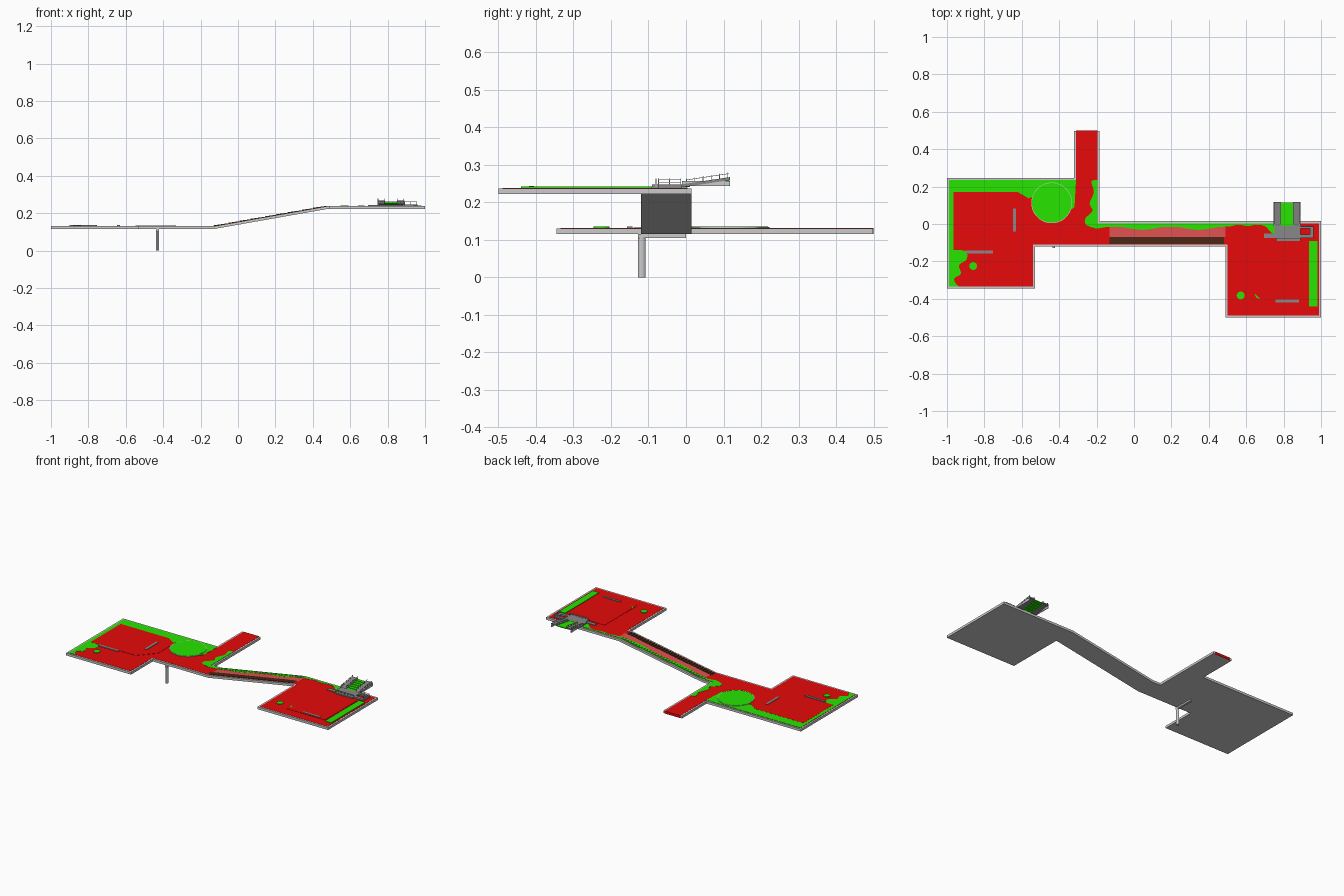
import bpy, bmesh, math
from mathutils import Vector

if "Cube" in bpy.data.objects:
    bpy.data.objects.remove(bpy.data.objects["Cube"])

RAMP0, RAMP1, LOW, HIGH = -0.13, 0.475, 0.13, 0.237


def material(name, rgb):
    m = bpy.data.materials.new(name)
    m.diffuse_color = (*rgb, 1)
    m.use_nodes = True
    m.node_tree.nodes["Principled BSDF"].inputs["Base Color"].default_value = m.diffuse_color
    return m


RED = material("red_paving", (0.8, 0.003, 0.003))
PINK = material("pale_red_ramp", (0.75, 0.08, 0.08))
GREEN = material("grass", (0.02, 0.78, 0.0))
BROWN = material("brown_timber", (0.07, 0.02, 0.008))
DARK = material("dark_grey", (0.25, 0.25, 0.25))


def ground(x, y):
    t = min(1, max(0, (x - RAMP0) / (RAMP1 - RAMP0)))
    return LOW + t * (HIGH - LOW)


def absolute(x, y):
    return 0.0


def layer(name, shapes, mat=None, lift=ground):
    """Plan polygons (points, bottom, top) made into prisms that follow the ground."""
    bm = bmesh.new()
    for pts, low, top in shapes:
        flat = bmesh.new()
        flat.faces.new([flat.verts.new((x, y, 0)) for x, y in pts])
        flat.normal_update()
        bmesh.ops.triangulate(flat, faces=flat.faces[:])
        for x in (RAMP0, RAMP1):
            bmesh.ops.bisect_plane(flat, geom=flat.verts[:] + flat.edges[:] + flat.faces[:],
                                   dist=1e-6, plane_co=(x, 0, 0), plane_no=(1, 0, 0))
        lo, hi = {}, {}
        for v in flat.verts:
            x, y, z = v.co
            z = lift(x, y)
            lo[v] = bm.verts.new((x, y, z + low))
            hi[v] = bm.verts.new((x, y, z + top))
        for f in flat.faces:
            bm.faces.new([hi[v] for v in f.verts])
            bm.faces.new([lo[v] for v in reversed(f.verts[:])])
        for e in flat.edges:
            if e.is_boundary:
                a, b = e.verts
                bm.faces.new((lo[a], lo[b], hi[b], hi[a]))
        flat.free()
    bmesh.ops.recalc_face_normals(bm, faces=bm.faces[:])
    bmesh.ops.dissolve_limit(bm, angle_limit=0.01, verts=bm.verts[:], edges=bm.edges[:])
    me = bpy.data.meshes.new(name)
    bm.to_mesh(me)
    bm.free()
    ob = bpy.data.objects.new(name, me)
    bpy.context.collection.objects.link(ob)
    if mat:
        me.materials.append(mat)
    return ob


def rect(x0, x1, y0, y1):
    return [(x0, y0), (x1, y0), (x1, y1), (x0, y1)]


def circle(x, y, r, n=32):
    return [(x + r * math.cos(2 * math.pi * i / n), y + r * math.sin(2 * math.pi * i / n)) for i in range(n)]


def smooth(pts, n=5):
    """Catmull-Rom curve through the points."""
    p = [Vector(q) for q in [pts[0]] + pts + [pts[-1]]]
    out = []
    for a, b, c, d in zip(p, p[1:], p[2:], p[3:]):
        for i in range(n):
            t = i / n
            v = 0.5 * (2 * b + (c - a) * t + (2 * a - 5 * b + 4 * c - d) * t * t + (3 * b - a - 3 * c + d) * t ** 3)
            out.append((v.x, v.y))
    return out + [pts[-1]]


def plan(k, end):
    """Whole deck outline, inset by k."""
    return [(-1 + k, -0.345 + k), (-0.53 - k, -0.345 + k), (-0.53 - k, -0.12 + k), (0.49 + k, -0.12 + k),
            (0.49 + k, -0.5 + k), (1 - k, -0.5 + k), (1 - k, 0.015 - k), (-0.185 - k, 0.015 - k),
            (-0.185 - k, end), (-0.32 + k, end), (-0.32 + k, 0.245 - k), (-1 + k, 0.245 - k)]


# Deck slab, paving, support post and its cross beam
layer("deck_slab", [(plan(0, 0.498), -0.015, 0)])
layer("red_paving", [(plan(0.011, 0.498), -0.003, 0.001)], RED)
layer("walkway_end", [(rect(-0.309, -0.196, 0.498, 0.5), 0.115, 0.131)], RED, absolute)
layer("support_post", [([(-0.43 + 0.7 * (x + 0.43), y) for x, y in circle(-0.43, -0.118, 0.0105, 12)], 0, 0.106)],
      None, absolute)
layer("support_beam", [(rect(-0.437, -0.423, -0.128, 0.0), 0.105, 0.116)], None, absolute)

# Raised paved squares
layer("lower_square", [([(-0.965, -0.14), (-0.64, -0.14), (-0.55, -0.04), (-0.55, 0.13), (-0.62, 0.17),
                         (-0.965, 0.17)], 0, 0.0025)], RED)
layer("upper_square", [(rect(0.65, 0.925, -0.425, -0.09), 0, 0.0025)], RED)

# Sloping footway and timber steps
layer("ramp_footway", [(rect(-0.13, 0.49, -0.07, -0.005), 0, 0.0015)], PINK)
n, x0, x1 = 32, -0.15, 0.48
steps, hedges = [], []
for i in range(n):
    a, b = x0 + (x1 - x0) * i / n, x0 + (x1 - x0) * (i + 1) / n
    lo, hi = ground(a, 0) - 0.004, ground(b, 0) + 0.001
    steps.append((rect(a, b, -0.107, -0.07), lo, hi))
    hedges.append((rect(a + 0.001, b - 0.001, -0.016, 0.002), lo, hi + 0.001))
layer("timber_steps", steps, BROWN, absolute)
layer("stepped_hedge", hedges, GREEN, absolute)

# Lawns
edge = smooth([(-0.318, 0.09), (-0.36, 0.07), (-0.45, 0.09), (-0.54, 0.14), (-0.58, 0.135), (-0.65, 0.17)])
layer("north_lawn", [([(-0.988, -0.15), (-0.965, -0.15), (-0.965, 0.17)] + edge[::-1]
                      + [(-0.31, 0.234), (-0.988, 0.234)], 0, 0.002)], GREEN)
edge = smooth([(-0.965, -0.14), (-0.90, -0.145), (-0.895, -0.19), (-0.935, -0.22), (-0.925, -0.265),
               (-0.96, -0.29), (-0.955, -0.315), (-0.935, -0.334)])
layer("corner_lawn", [([(-0.988, -0.14)] + edge + [(-0.988, -0.334)], 0, 0.002)], GREEN)
edge = smooth([(-0.205, 0.236), (-0.228, 0.225), (-0.215, 0.17), (-0.237, 0.11), (-0.222, 0.07), (-0.26, 0.03),
               (-0.255, -0.005), (-0.2, -0.025)])
wave = [(-0.18 + 0.02 * i, -0.022 + 0.009 * math.sin(0.42 * i)) for i in range(34)]
wave += smooth([(0.52, -0.012), (0.56, -0.004), (0.61, -0.012), (0.65, -0.004), (0.70, -0.012), (0.74, -0.05),
                (0.78, -0.05)])
layer("bridge_verge", [(edge + wave + [(0.78, 0.004), (-0.196, 0.004), (-0.196, 0.236)], 0, 0.002)], GREEN)
layer("east_bed", [(rect(0.935, 0.98, -0.44, -0.09), 0, 0.005)], GREEN)
layer("curved_bed", [([(0.642, -0.37), (0.655, -0.395), (0.675, -0.402), (0.66, -0.385)], 0, 0.004)], GREEN)

# Round planters
layer("planter_kerb", [(circle(-0.44, 0.113, 0.109, 48), 0, 0.0045)])
layer("round_lawn", [(circle(-0.44, 0.113, 0.106, 48), 0, 0.005)], GREEN)
layer("small_planters", [(circle(-0.86, -0.225, 0.021, 24), 0, 0.005),
                         (circle(0.57, -0.382, 0.021, 24), 0, 0.005)], GREEN)

# Benches
for i, r in enumerate([(-0.647, -0.631, -0.04, 0.083), (-0.9, -0.755, -0.157, -0.142),
                       (0.757, 0.882, -0.419, -0.405)]):
    layer(f"bench_{i + 1}", [(rect(*r), 0, 0.006)], DARK)


# Entrance stair rising to the back
def climb(x, y):
    return 0.243 + max(0, y + 0.01) * 0.15


layer("stair_sides", [(rect(a, b, -0.01, 0.117), -0.003, 0.005) for a, b in ((0.745, 0.785), (0.85, 0.89))],
      DARK, climb)
treads = []
for i in range(6):
    y = -0.01 + i * 0.021
    z = climb(0, y)
    treads.append((rect(0.785, 0.85, y, y + 0.021), z - 0.002, z + 0.003))
layer("stair_treads", treads, GREEN, absolute)
layer("stair_skirts", [(rect(x, x + 0.005, -0.01, 0.117), 0.243, 0.256) for x in (0.745, 0.885)], None, absolute)
layer("stair_handrails", [(rect(x, x + 0.003, 0, 0.115), 0.014, 0.0155) for x in (0.747, 0.781, 0.85, 0.884)]
      + [(rect(x, x + 0.002, y, y + 0.002), 0.004, 0.018)
         for x in (0.747, 0.781, 0.85, 0.884) for y in (0.0, 0.022, 0.044, 0.066, 0.088, 0.11)], None, climb)

# Landing and access path in front of the stair
path = [rect(0.695, 0.76, -0.075, -0.052), rect(0.76, 0.89, -0.09, -0.052), rect(0.75, 0.89, -0.052, -0.01),
        rect(0.89, 0.96, -0.075, -0.055), rect(0.94, 0.96, -0.055, -0.01), rect(0.89, 0.94, -0.025, -0.01)]
layer("access_path", [(p, 0, 0.01 if i else 0.006) for i, p in enumerate(path)], DARK)


def rail(name, a, b, posts=5):
    (ax, ay), (bx, by) = a, b
    w = 0.0012
    bars = [(rect(min(ax, bx) - w, max(ax, bx) + w, min(ay, by) - w, max(ay, by) + w), z, z + 0.0015)
            for z in (0.016, 0.023)]
    for i in range(posts):
        t = i / (posts - 1)
        x, y = ax + (bx - ax) * t, ay + (by - ay) * t
        bars.append((rect(x - w, x + w, y - w, y + w), 0.004, 0.026))
    layer(name, bars)


rail("front_railing", (0.76, -0.08), (0.89, -0.08), 7)
rail("side_railing", (0.957, -0.073), (0.957, -0.014), 3)
rail("back_railing", (0.892, -0.014), (0.955, -0.014), 3)
